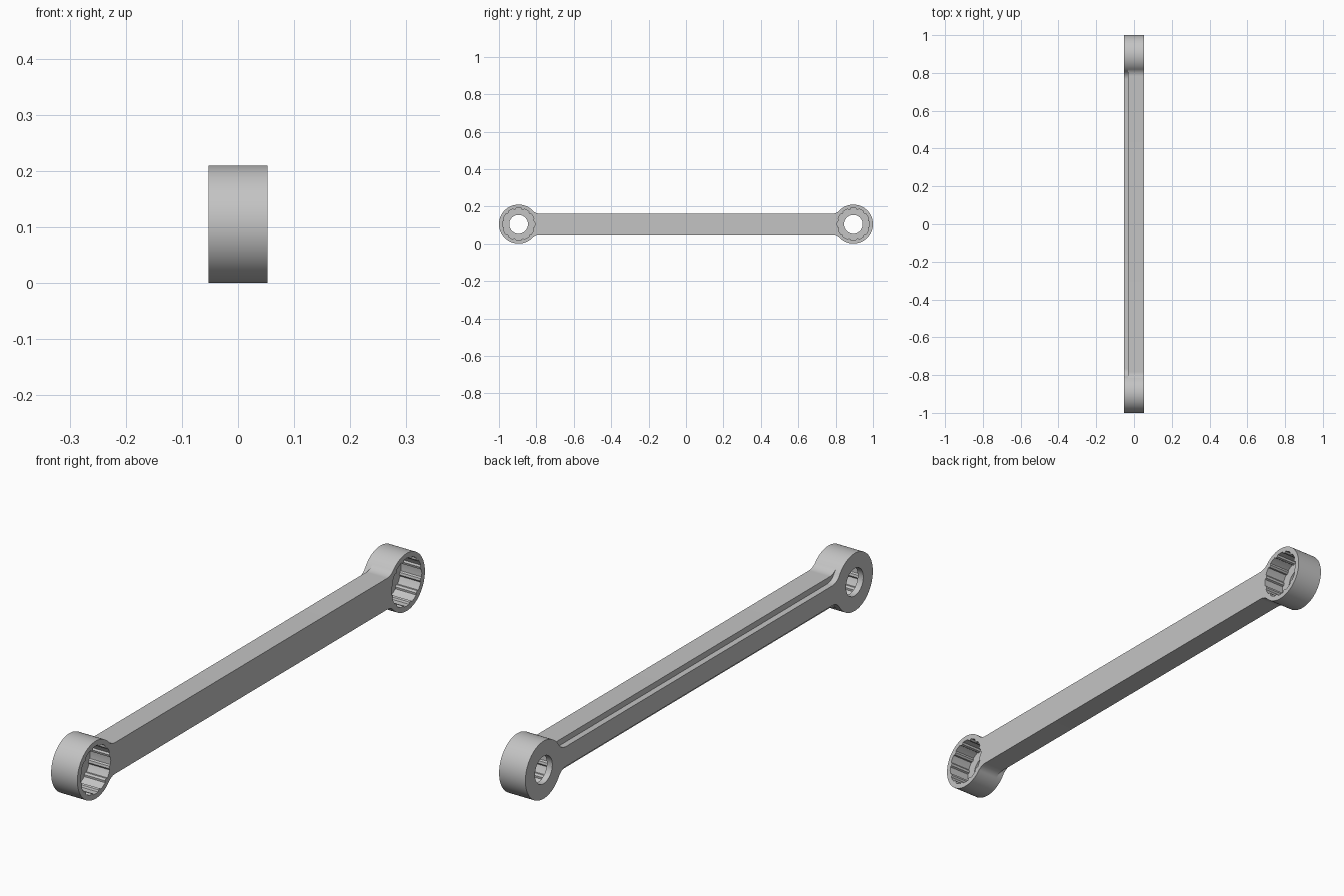
import bpy, bmesh
from math import sin, cos, pi, atan2, sqrt, radians

cube = bpy.data.objects.get("Cube")
if cube:
    bpy.data.objects.remove(cube)

# Main sizes
RING_R, RING_Y, MID_Z = 0.105, 0.895, 0.105
FACE_X, STEP_X, FLOOR_X, BACK_X = 0.053, -0.031, -0.031, -0.053
WIDE, NARROW, FILLET = 0.057, 0.036, 0.05
BORE_R, POCKET_R, RIDGE_R = 0.05, 0.087, 0.081


def tangent(half):
    """Fillet centre distance and ring angle where the fillet starts."""
    dy = sqrt((RING_R + FILLET) ** 2 - (half + FILLET) ** 2)
    return dy, atan2(half + FILLET, dy)


def arc(cu, cv, r, a0, a1, n):
    return [(cu + r * cos(a0 + (a1 - a0) * i / n),
             cv + r * sin(a0 + (a1 - a0) * i / n)) for i in range(n + 1)]


def outline(half):
    """Two rings joined by a filleted bar; point order is the same for any bar width."""
    shared = tangent(WIDE)[1]
    dy, ang = tangent(half)
    quarter = arc(0, 0, RING_R, pi, shared, 30)
    if ang < shared - 0.001:
        quarter += arc(0, 0, RING_R, shared, ang, 4)[1:]
    steps = 43 - len(quarter)
    quarter += arc(dy, half + FILLET, FILLET, ang + pi, 1.5 * pi, steps)[1:]
    upper = [(RING_Y - u, v) for u, v in quarter]
    upper += [(-y, v) for y, v in reversed(upper)]
    return upper + [(y, -v) for y, v in reversed(upper[1:-1])]


def socket(cy, bore):
    """Twelve shallow pockets split by narrow ridges, or a plain round bore."""
    pts = []
    for i in range(12):
        for deg, r in ((-15, RIDGE_R), (-12, RIDGE_R), (-9, POCKET_R),
                       (0, POCKET_R), (9, POCKET_R), (12, RIDGE_R)):
            a = radians(30 * i + deg)
            r = BORE_R if bore else r
            pts.append((cy + r * cos(a), r * sin(a)))
    return pts


bm = bmesh.new()


def loop(points, x):
    return [bm.verts.new((x, y, z + MID_Z)) for y, z in points]


def skin(loops):
    for a, b in zip(loops, loops[1:]):
        for i in range(len(a)):
            j = (i + 1) % len(a)
            bm.faces.new((a[i], a[j], b[j], b[i]))


# Outer wall: wide bar in front, narrow rib behind
body = [loop(outline(WIDE), FACE_X), loop(outline(WIDE), STEP_X),
        loop(outline(NARROW), STEP_X), loop(outline(NARROW), BACK_X)]
skin(body)

# Splined sockets with a smaller bore through the floor
front_rims, back_rims = [body[0]], [body[-1]]
for cy in (-RING_Y, RING_Y):
    hole = [loop(socket(cy, False), FACE_X), loop(socket(cy, False), FLOOR_X),
            loop(socket(cy, True), FLOOR_X), loop(socket(cy, True), BACK_X)]
    skin(hole)
    front_rims.append(hole[0])
    back_rims.append(hole[-1])

# Flat front and back faces around the holes
for rims, nx in ((front_rims, 1), (back_rims, -1)):
    edges = [bm.edges.get((r[i - 1], r[i])) for r in rims for i in range(len(r))]
    bmesh.ops.triangle_fill(bm, edges=edges, use_beauty=True, normal=(nx, 0, 0))

bmesh.ops.remove_doubles(bm, verts=bm.verts, dist=0.00005)
bmesh.ops.recalc_face_normals(bm, faces=bm.faces)

mesh = bpy.data.meshes.new("ring_wrench")
bm.to_mesh(mesh)
bm.free()
wrench = bpy.data.objects.new("ring_wrench", mesh)
bpy.context.collection.objects.link(wrench)

# Steel grey
steel = bpy.data.materials.new("steel_grey")
steel.use_nodes = True
grey = (0.55, 0.55, 0.55, 1)
steel.diffuse_color = grey
steel.node_tree.nodes["Principled BSDF"].inputs["Base Color"].default_value = grey
mesh.materials.append(steel)

bpy.context.view_layer.objects.active = wrench
wrench.select_set(True)
bpy.ops.object.shade_smooth_by_angle(angle=radians(25))
